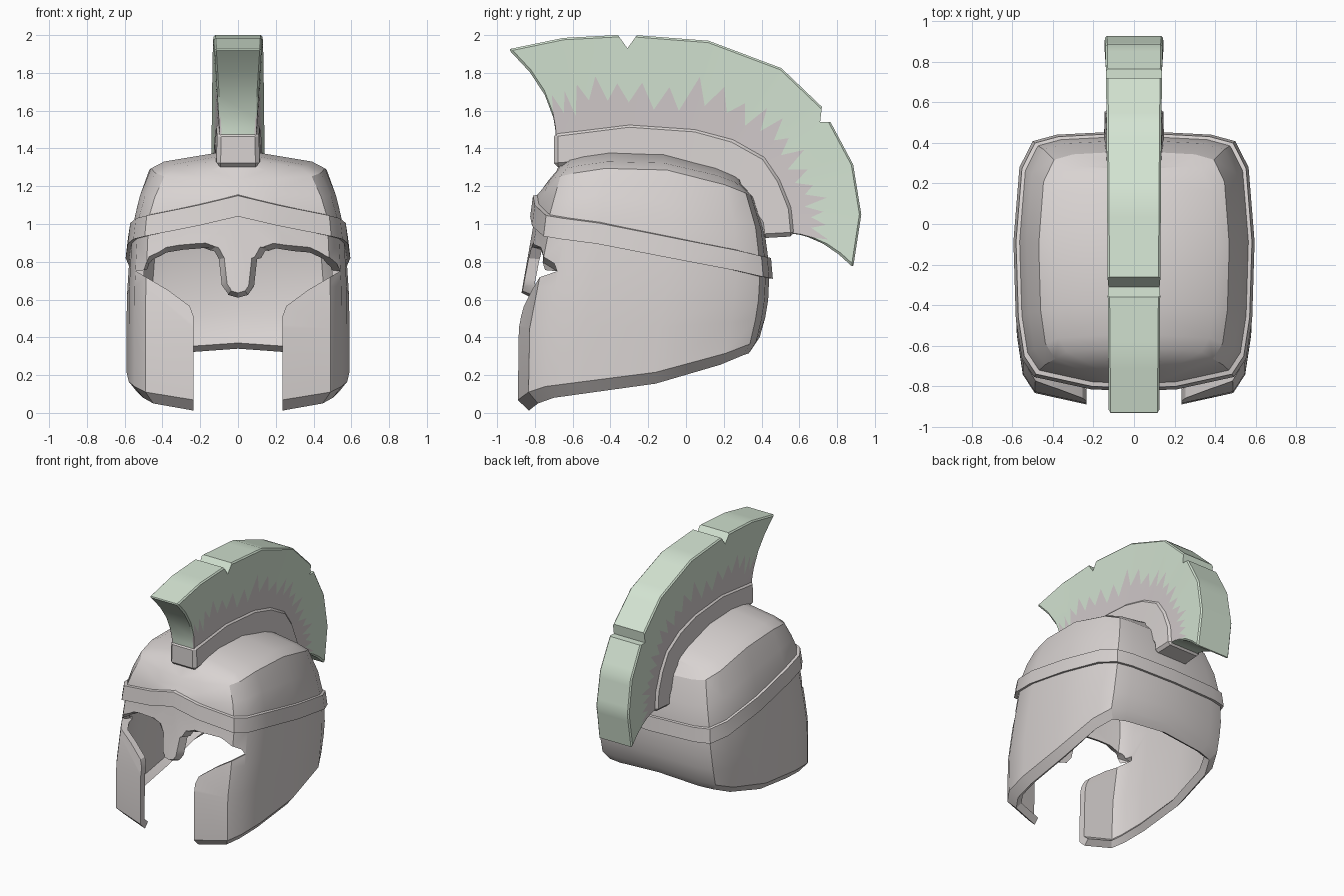
import bpy, bmesh, random

if "Cube" in bpy.data.objects:
    bpy.data.objects.remove(bpy.data.objects["Cube"])
random.seed(4)


def material(name, rgb):
    m = bpy.data.materials.new(name)
    m.use_nodes = True
    m.diffuse_color = (*rgb, 1)
    m.node_tree.nodes["Principled BSDF"].inputs["Base Color"].default_value = (*rgb, 1)
    return m


metal = material("warm grey metal", (0.69, 0.65, 0.64))
green = material("pale green plume", (0.66, 0.78, 0.65))
tint = material("pinkish grey plume root", (0.65, 0.60, 0.605))


def make(name, verts, faces, mats):
    me = bpy.data.meshes.new(name)
    me.from_pydata(verts, [], faces)
    for m in mats:
        me.materials.append(m)
    ob = bpy.data.objects.new(name, me)
    bpy.context.collection.objects.link(ob)
    return ob


def loft(name, rows, mats, closed=False):
    """Skin a grid of points; closed joins the last row to the first."""
    n, k = len(rows), len(rows[0])
    faces = [(r * k + c, r * k + c + 1, (r + 1) % n * k + c + 1, (r + 1) % n * k + c)
             for r in range(n if closed else n - 1) for c in range(k - 1)]
    return make(name, [p for row in rows for p in row], faces, mats)


def fix_normals(ob):
    bm = bmesh.new()
    bm.from_mesh(ob.data)
    bmesh.ops.recalc_face_normals(bm, faces=bm.faces)
    bm.to_mesh(ob.data)
    bm.free()


def prism(name, ends):
    """Solid between two matching outlines, used as a cutter."""
    n = len(ends[0])
    faces = [tuple(reversed(range(n))), tuple(range(n, 2 * n))]
    faces += [(i, (i + 1) % n, n + (i + 1) % n, n + i) for i in range(n)]
    ob = make(name, ends[0] + ends[1], faces, [])
    fix_normals(ob)
    ob.hide_render = True
    return ob


def mirror(ob):
    ob.modifiers.new("mirror", 'MIRROR').merge_threshold = 0.0005


def bevel(ob, width):
    b = ob.modifiers.new("bevel", 'BEVEL')
    b.width, b.segments, b.limit_method, b.angle_limit = width, 1, 'ANGLE', 0.7


def cut(ob, cutter):
    b = ob.modifiers.new("cut", 'BOOLEAN')
    b.operation, b.solver, b.object = 'DIFFERENCE', 'EXACT', cutter


def finish(ob, cutters=()):
    """Apply the modifiers and smooth everything but the creases."""
    bpy.ops.object.select_all(action='DESELECT')
    ob.select_set(True)
    bpy.context.view_layer.objects.active = ob
    bpy.ops.object.convert(target='MESH')
    bpy.ops.object.shade_smooth_by_angle(angle=0.45)
    for c in cutters:
        bpy.data.objects.remove(c)


# Half plan of the helmet, front centre round to back centre
plan = [(0, -1), (.36, -.985), (.83, -.89), (.93, -.75), (.98, -.45),
        (1, .15), (.95, .72), (.84, .92), (.64, .97), (0, 1)]
rim_z = [0, .005, .05, .08, .105, .155, .255, .305, .315, .34]
band_z = [1.04, .99, .935, .92, .895, .82, .75, .72, .715, .71]


def ring(w, front, back, height):
    mid, half = (front + back) / 2, (back - front) / 2
    pts = [(u * w, mid + v * half) for u, v in plan]
    return [(x, y, height(i, y)) for i, (x, y) in enumerate(pts)]


def shoulder(y):
    return 1.30 - .36 * (y + .3) ** 2


def ridge(y):
    return 1.40 - .42 * (y + .3) ** 2


def wall(t):
    return lambda i, y: rim_z[i] + t * (band_z[i] - rim_z[i])


# Helmet shell
shell = loft("helmet_shell", [
    ring(.54, -.85, .35, lambda i, y: rim_z[i]),
    ring(.59, -.905, .39, lambda i, y: rim_z[i] + .06),
    ring(.59, -.90, .42, wall(.45)),
    ring(.588, -.855, .435, wall(.7)),
    ring(.575, -.80, .44, lambda i, y: band_z[i]),
    ring(.565, -.79, .435, lambda i, y: band_z[i] + .11),
    ring(.53, -.76, .415, lambda i, y: .5 * (band_z[i] + .11) + .5 * shoulder(y)),
    ring(.47, -.725, .36, lambda i, y: shoulder(y)),
    ring(.40, -.685, .30, lambda i, y: shoulder(y) + .035),
    ring(0, -.66, .28, lambda i, y: ridge(y))], [metal])
mirror(shell)
solid = shell.modifiers.new("thickness", 'SOLIDIFY')
solid.thickness, solid.offset = .055, -1

# Face opening with eye holes and nose guard: x, z and inward slopes of x, z
outline = [(0, .62, 0, -.5), (.045, .635, .3, -.4), (.068, .68, .5, -.1), (.07, .82, .5, -.1),
           (.11, .885, .5, -.35), (.18, .905, .3, -.5), (.38, .88, 0, -.55), (.47, .82, 0, -.5),
           (.54, .75, 0, 0), (.37, .65, 0, 0), (.255, .565, 0, 0), (.235, .51, 0, 0),
           (.235, -.2, 0, 0)]


def opening(y):
    half = []
    for x, z, dx, dz in outline:
        depth = y + .84 - .45 * x * x
        half.append((x + dx * depth, y, z + dz * depth))
    return half + [(-x, y, z) for x, y, z in reversed(half[1:])]


face_cutter = prism("face_cutter", [opening(-.94), opening(-.62)])
cut(shell, face_cutter)
finish(shell, [face_cutter])

# Raised brow band
band = loft("brow_band", [
    ring(.55, -.77, .41, lambda i, y: band_z[i] + .005),
    ring(.595, -.825, .46, lambda i, y: band_z[i]),
    ring(.582, -.81, .45, lambda i, y: band_z[i] + .11),
    ring(.54, -.765, .41, lambda i, y: band_z[i] + .12)], [metal], closed=True)
mirror(band)
finish(band)


def resample(line, steps):
    out = []
    for a, b in zip(line, line[1:]):
        out += [tuple(p + (q - p) * s / steps for p, q in zip(a, b)) for s in range(steps)]
    return out + [line[-1]]


def bar(name, sections, mats):
    """Capped solid through sections of (half width, y, z) points, mirrored across x."""
    k = len(sections[0])
    n, m = 2 * k, len(sections)
    verts = [p for s in sections for p in s + [(-x, y, z) for x, y, z in reversed(s)]]
    faces = [(c * n + r, c * n + (r + 1) % n, (c + 1) * n + (r + 1) % n, (c + 1) * n + r)
             for c in range(m - 1) for r in range(n)]
    for o in (0, (m - 1) * n):
        faces += [(o + r, o + r + 1, o + n - 2 - r, o + n - 1 - r) for r in range(k - 1)]
    ob = make(name, verts, faces, mats)
    fix_normals(ob)
    return ob


# Crest holder sitting on the dome
top = [(-.70, 1.485), (-.3, 1.535), (.05, 1.51), (.25, 1.455), (.42, 1.36), (.5, 1.24), (.56, 1.09), (.575, .935)]
under = [(-.70, 1.30), (-.3, 1.33), (0, 1.3), (.16, 1.23), (.27, 1.15), (.34, 1.07), (.39, 1.0), (.40, .925)]
holder = bar("crest_holder", [
    [(.115 + .005 * i, *b), (.11 + .005 * i, *t)]
    for i, (b, t) in enumerate(zip(under, top))], [metal])
bevel(holder, .022)
finish(holder)

# Plume with a ragged root colour
outer = resample([(-.94, 1.925), (-.65, 1.985), (-.31, 2.003), (.12, 1.97), (.505, 1.825),
                  (.725, 1.615), (.885, 1.315), (.928, 1.05), (.885, .77)], 5)
inner = resample([(-.69, 1.45), (-.55, 1.47), (-.3, 1.5), (0, 1.48), (.25, 1.42),
                  (.38, 1.31), (.46, 1.18), (.52, 1.05), (.55, .95)], 5)
last = len(outer) - 1
sections = []
for i, (a, b) in enumerate(zip(inner, outer)):
    t = i / last
    j = random.uniform(.46, .62) if i % 2 else random.uniform(.2, .36)
    col = []
    for f in (0, j / 2, j, (1 + 2 * j) / 3, (2 + j) / 3, 1):
        bow = 4 * f * (1 - f)
        y = a[0] + (b[0] - a[0]) * f + .065 * bow * max(0, 1 - 5 * t)
        z = a[1] + (b[1] - a[1]) * f + .04 * bow * max(0, 5 * t - 4)
        root, tip = .095 + .03 * t, .125 + .022 * t
        col.append((root + (tip - root) * f, y, z))
    sections.append(col)
plume = bar("plume", sections, [green, tint])
loop = 2 * len(sections[0])
for p in plume.data.polygons[:last * loop]:
    if p.index % loop in (0, 1, loop - 3, loop - 2, loop - 1):
        p.material_index = 1
bevel(plume, .01)

# Notches in the plume
notches = []
for tri in ([(-.31, 1.93), (-.21, 2.07), (-.41, 2.07)], [(.71, 1.54), (.95, 1.54), (.735, 1.75)]):
    notches.append(prism("notch_cutter", [[(x, y, z) for y, z in tri] for x in (-.3, .3)]))
    cut(plume, notches[-1])
finish(plume, notches)
